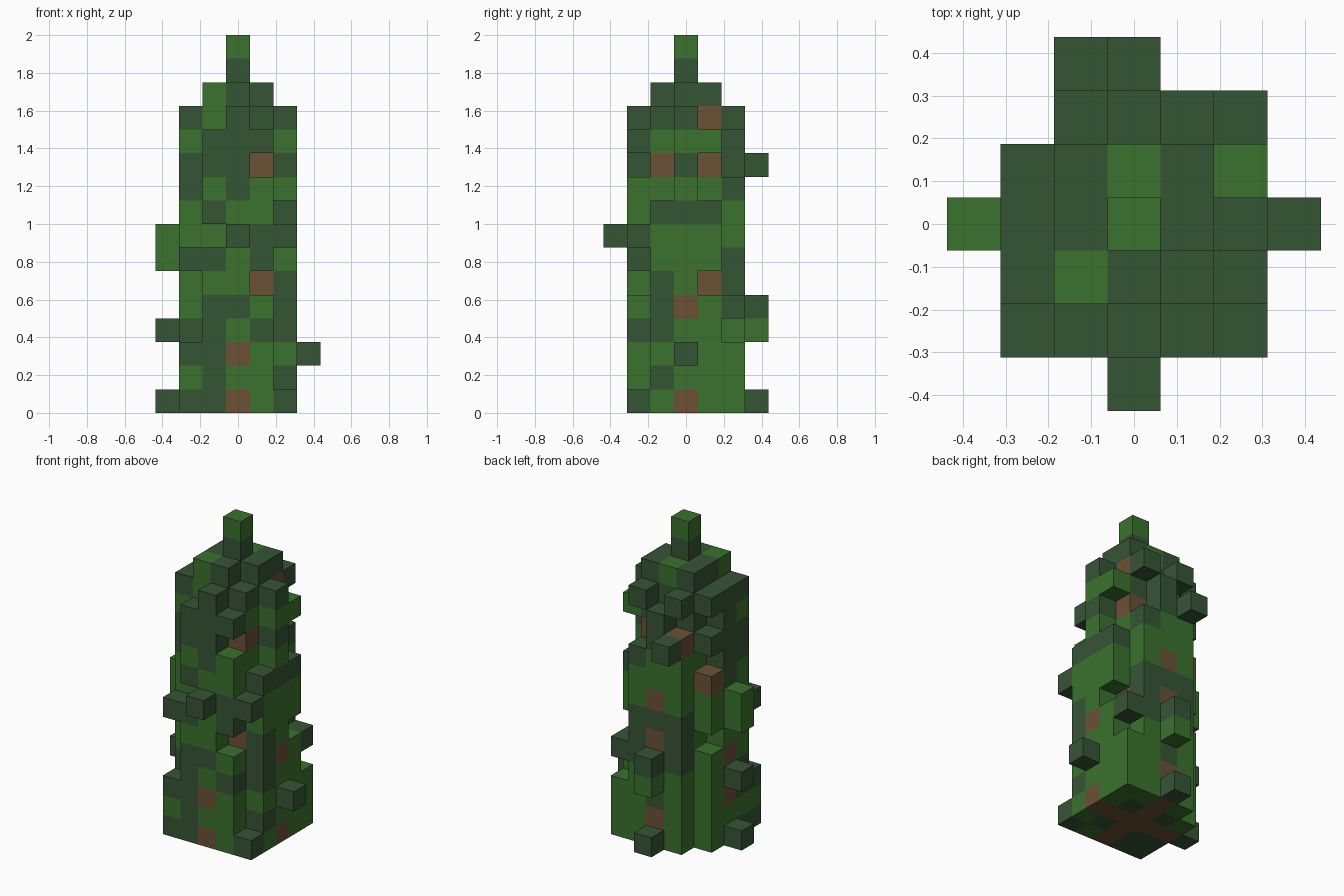
import bpy, bmesh
from mathutils import Matrix, Vector

if "Cube" in bpy.data.objects:
    bpy.data.objects.remove(bpy.data.objects["Cube"])

S = 0.125  # edge of one block


def material(name, rgb):
    m = bpy.data.materials.new(name)
    m.use_nodes = True
    m.diffuse_color = (*rgb, 1)
    bsdf = m.node_tree.nodes["Principled BSDF"]
    bsdf.inputs["Base Color"].default_value = (*rgb, 1)
    bsdf.inputs["Roughness"].default_value = 0.9
    return m


mats = {
    "D": material("dark_leaf", (0.036, 0.090, 0.036)),
    "G": material("bright_leaf", (0.043, 0.165, 0.026)),
    "B": material("bark", (0.150, 0.082, 0.037)),
}
order = list(mats)

# Leaf patterns for each side, one word per layer from the ground up.
# Capitals are outer blocks; small letters colour the block behind a gap.
front = "DDBGD GDGG. DDBG. .DGD. .DDG. .GGb. DDGD. .gDDD .DGG. .GDG. .DDb. .DDD. .gDd."
back = ".GBGG .GBGG .GDGG .GGG. .DDDD .DBD. .DDD. .GBG. .GGG. .GGD. .BDd. .gDd. .DdD."
left_low = "DBG GGG DBG DDG GBG GGg DGG GGG GDB DDg DDD GDd DDD"
right_low = "GBG DGG GDG DGG DBG DGb GGG GGG DDD gGg bDb gGG dDb"

# Inner column, with a bark cross underneath
core = {(x, y, k): "B" if k == 0 and x * y == 0 else "D"
        for x in (-1, 0, 1) for y in (-1, 0, 1) for k in range(13)}
leaves = {}


def cover(pattern, place):
    """Lay a side pattern; place(i) gives the outer and inner column."""
    for k, word in enumerate(pattern.split()):
        half = len(word) // 2
        for i, c in enumerate(word):
            outer, inner = place(i - half)
            if c.isupper():
                leaves[(*outer, k)] = c
            elif c != ".":
                core[(*inner, k)] = c.upper()


cover(front, lambda i: ((i, -2), (i, -1)))
cover(back, lambda i: ((i, 2), (i, 1)))
cover(left_low, lambda i: ((-2, i), (-1, i)))
cover(right_low, lambda i: ((2, i), (1, i)))

# Stepped cap and tip
cap = {}
for y, word in zip((-1, 0, 1), ("GD.", "DDD", "DGD")):
    for x, c in zip((-1, 0, 1), word):
        if c != ".":
            cap[(x, y, 13)] = c
tip = {(0, 0, 14): "D", (0, 0, 15): "G"}

# Single twigs sticking out of the sides
twigs = {(-3, 0, 0): "D", (-3, 0, 3): "D", (-3, 0, 6): "G", (-3, 0, 7): "G",
         (3, 0, 2): "D", (0, -3, 7): "D", (0, 3, 0): "D", (0, 3, 3): "G",
         (0, 3, 4): "D", (-1, 3, 10): "D"}

parts = {"inner_column": core, "outer_leaves": leaves, "stepped_cap": cap,
         "top_tip": tip, "side_twigs": twigs}
filled = set().union(*parts.values())


def build(name, cells):
    """Make one object of blocks, keeping only the exposed faces."""
    bm = bmesh.new()
    hidden = []
    for cell, colour in cells.items():
        centre = (Vector(cell) + Vector((0, 0, 0.5))) * S
        verts = bmesh.ops.create_cube(
            bm, size=S, matrix=Matrix.Translation(centre))["verts"]
        for f in {f for v in verts for f in v.link_faces}:
            f.normal_update()
            f.material_index = order.index(colour)
            if tuple(a + round(n) for a, n in zip(cell, f.normal)) in filled:
                hidden.append(f)
    bmesh.ops.delete(bm, geom=hidden, context="FACES")
    mesh = bpy.data.meshes.new(name)
    for m in mats.values():
        mesh.materials.append(m)
    bm.to_mesh(mesh)
    bm.free()
    bpy.context.collection.objects.link(bpy.data.objects.new(name, mesh))


for name, cells in parts.items():
    build(name, cells)
